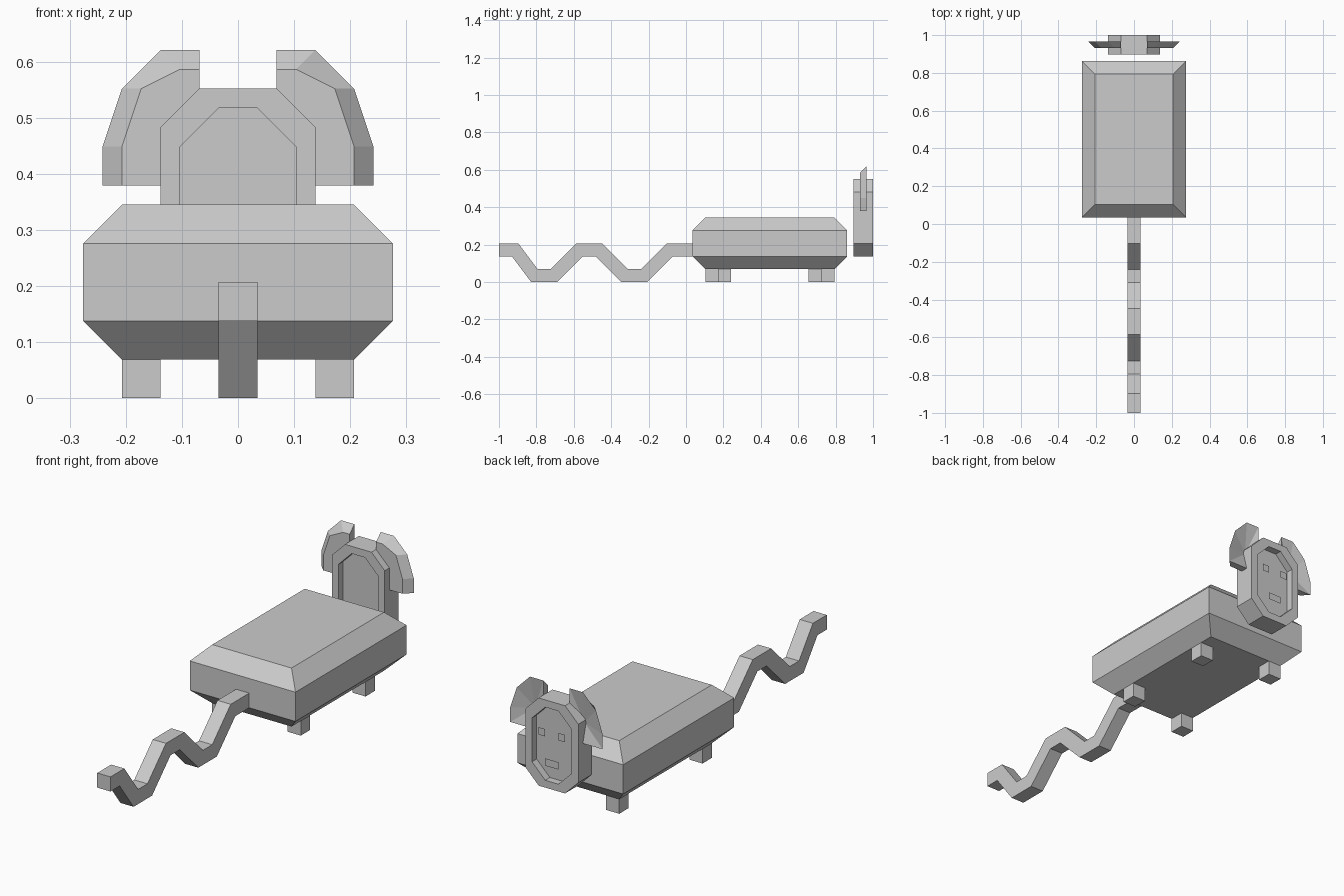
import bpy, bmesh

if "Cube" in bpy.data.objects:
    bpy.data.objects.remove(bpy.data.objects["Cube"])

U = 2 / 29  # grid unit of the blocky model


def finish(name, bm):
    bmesh.ops.recalc_face_normals(bm, faces=bm.faces)
    mesh = bpy.data.meshes.new(name)
    bm.to_mesh(mesh)
    bm.free()
    obj = bpy.data.objects.new(name, mesh)
    bpy.context.collection.objects.link(obj)
    return obj


def loft(name, rings, hub=None):
    """Skin matching rings of points; cap both ends (last one as a fan if a hub is given)."""
    bm = bmesh.new()
    loops = [[bm.verts.new(p) for p in ring] for ring in rings]
    n = len(loops[0])
    for a, b in zip(loops, loops[1:]):
        for i in range(n):
            j = (i + 1) % n
            bm.faces.new((a[i], a[j], b[j], b[i]))
    bm.faces.new(loops[0])
    if hub:
        tip = bm.verts.new(hub)
        for i in range(n):
            bm.faces.new((loops[-1][i], loops[-1][(i + 1) % n], tip))
    else:
        bm.faces.new(loops[-1])
    return finish(name, bm)


def rect(x, y0, y1, z, x0=None):
    x0 = -x if x0 is None else x0
    return [(x0, y0, z), (x, y0, z), (x, y1, z), (x0, y1, z)]


def octagon(hx, hz, y, c=U, zc=5 * U):
    pts = [(hx - c, hz), (hx, hz - c), (hx, c - hz), (hx - c, -hz),
           (c - hx, -hz), (-hx, c - hz), (-hx, hz - c), (c - hx, hz)]
    return [(x, y, zc + z) for x, z in pts]


# Body: box chamfered at top and bottom
Y0, Y1 = 0.5 * U, 12.5 * U
loft("body", [rect(3 * U, Y0 + U, Y1 - U, U), rect(4 * U, Y0, Y1, 2 * U),
              rect(4 * U, Y0, Y1, 4 * U), rect(3 * U, Y0 + U, Y1 - U, 5 * U)])

# Legs: staggered in a walking pose
for side, starts in ((1, (2.5, 9.5)), (-1, (1.5, 10.5))):
    for label, s in zip(("front", "rear"), starts):
        xa, xb = sorted((side * 2 * U, side * 3 * U))
        loft(f"{label}_leg_{'right' if side > 0 else 'left'}",
             [rect(xb, s * U, (s + 1) * U, z, xa) for z in (0, U)])

# Tail: zigzag profile, in grid units (y, z)
top = [(0.6, 3), (-1.5, 3), (-3.5, 1), (-4.5, 1), (-6.5, 3), (-8.5, 3),
       (-10.5, 1), (-11.5, 1), (-13, 3), (-14.5, 3)]
bottom = [(-14.5, 2), (-13.5, 2), (-12, 0), (-10, 0), (-8, 2), (-7, 2),
          (-5, 0), (-3, 0), (-1, 2), (0.6, 2)]
loft("tail", [[(x * U, y * U, z * U) for y, z in top + bottom] for x in (-0.5, 0.5)])

# Head: octagonal frame with a recessed panel on both sides
outer, inner = (2 * U, 3 * U), (1.5 * U, 2.5 * U)
loft("head", [octagon(*s, y * U) for s, y in (
    (inner, 13.5), (inner, 13), (outer, 13), (outer, 14.5), (inner, 14.5), (inner, 14))])

# Ears: bevelled plates, dished on the back
back = [(1, 9), (2, 9), (3, 8), (3.5, 6.5), (3.5, 5.5), (1.75, 5.5), (1.75, 7), (1, 7.7)]
front = [(1, 8.5), (1.5, 8.5), (2.5, 8), (3, 6.5), (3, 5.5), (1.75, 5.5), (1.75, 7), (1, 7.7)]
for side, label in ((1, "right"), (-1, "left")):
    loft(f"ear_{label}",
         [[(side * x * U, y * U, z * U) for x, z in prof]
          for prof, y in ((front, 13.5), (back, 14))],
         hub=(side * 1.85 * U, 13.65 * U, 6.8 * U))

# Face: flat eyes and mouth flush with the head rim
for name, xa, xb, z in (("eye_right", 0.5, 1, 5.5), ("eye_left", -1, -0.5, 5.5),
                        ("mouth", -0.5, 0.5, 3.5)):
    bm = bmesh.new()
    corners = [(xb, z), (xa, z), (xa, z + 0.5), (xb, z + 0.5)]
    bm.faces.new([bm.verts.new((x * U, 14.5 * U, h * U)) for x, h in corners])
    mesh = bpy.data.meshes.new(name)
    bm.to_mesh(mesh)
    bm.free()
    bpy.context.collection.objects.link(bpy.data.objects.new(name, mesh))
